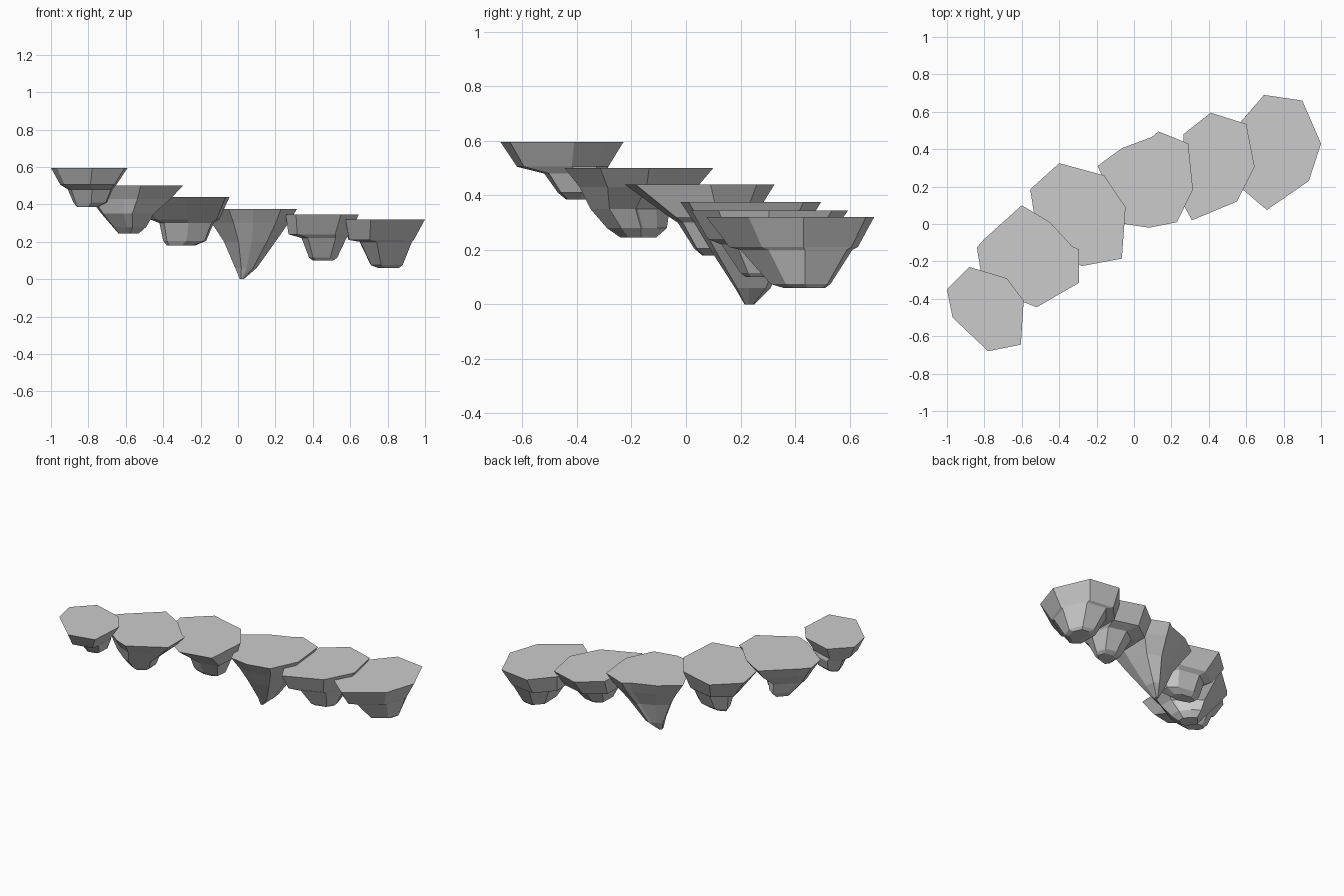
import bpy, bmesh

def rock(name, top_z, outline, levels):
    """Flat-topped floating stone: the outline is squeezed into a box (x0, x1, y0, y1) at each lower z."""
    xs = [p[0] for p in outline]
    ys = [p[1] for p in outline]
    ax, bx, ay, by = min(xs), max(xs), min(ys), max(ys)
    bm = bmesh.new()
    rings = [[bm.verts.new((x, y, top_z)) for x, y in outline]]
    for z, x0, x1, y0, y1 in levels:
        rings.append([bm.verts.new((x0 + (x - ax) / (bx - ax) * (x1 - x0),
                                    y0 + (y - ay) / (by - ay) * (y1 - y0), z))
                      for x, y in outline])
    n = len(outline)
    for upper, lower in zip(rings, rings[1:]):
        for i in range(n):
            j = (i + 1) % n
            bm.faces.new((upper[i], upper[j], lower[j], lower[i]))
    bm.faces.new(rings[0])
    bm.faces.new(rings[-1])
    bmesh.ops.recalc_face_normals(bm, faces=bm.faces)
    mesh = bpy.data.meshes.new(name)
    bm.to_mesh(mesh)
    bm.free()
    bpy.context.collection.objects.link(bpy.data.objects.new(name, mesh))

# Highest stone, far left and nearest the front
rock("step_stone_1", 0.595,
     [(-.88, -.23), (-.68, -.29), (-.59, -.41), (-.605, -.645), (-.78, -.68), (-.97, -.5), (-1, -.35)],
     [(.505, -.95, -.65, -.62, -.285), (.48, -.91, -.67, -.52, -.29),
      (.41, -.88, -.70, -.47, -.32), (.385, -.86, -.75, -.44, -.35)])

rock("step_stone_2", 0.50,
     [(-.6, .1), (-.45, .01), (-.33, -.12), (-.295, -.135), (-.295, -.315), (-.52, -.445),
      (-.61, -.41), (-.82, -.25), (-.84, -.125), (-.8, -.08)],
     [(.43, -.79, -.36, -.39, .04), (.35, -.73, -.45, -.35, -.06),
      (.28, -.67, -.49, -.29, -.07), (.245, -.64, -.53, -.24, -.11)])

rock("step_stone_3", 0.44,
     [(-.4, .325), (-.16, .26), (-.045, .09), (-.065, -.185), (-.28, -.225), (-.51, -.06),
      (-.535, .06), (-.555, .185)],
     [(.32, -.47, -.10, -.06, .25), (.30, -.42, -.13, -.03, .22),
      (.205, -.40, -.17, .03, .17), (.18, -.38, -.23, .06, .14)])

# Middle stone with the deepest point
rock("step_stone_4", 0.375,
     [(.13, .495), (.29, .43), (.315, .185), (.23, .01), (.08, -.02), (-.05, 0),
      (-.195, .31), (-.065, .405), (.095, .465)],
     [(.30, -.14, .27, .03, .45), (.20, -.075, .20, .09, .38),
      (.06, -.015, .10, .18, .31), (0, .01, .03, .215, .25)])

rock("step_stone_5", 0.345,
     [(.41, .595), (.6, .535), (.645, .305), (.55, .12), (.31, .02), (.255, .12), (.265, .48)],
     [(.24, .27, .60, .08, .52), (.22, .34, .58, .13, .45),
      (.115, .38, .53, .20, .36), (.10, .40, .51, .22, .33)])

# Lowest stone, far right and furthest back
rock("step_stone_6", 0.32,
     [(.695, .69), (.9, .66), (1, .43), (.935, .23), (.71, .075), (.575, .19), (.57, .545)],
     [(.21, .59, .94, .16, .63), (.20, .65, .93, .20, .61),
      (.075, .71, .88, .31, .53), (.06, .75, .86, .36, .51)])
